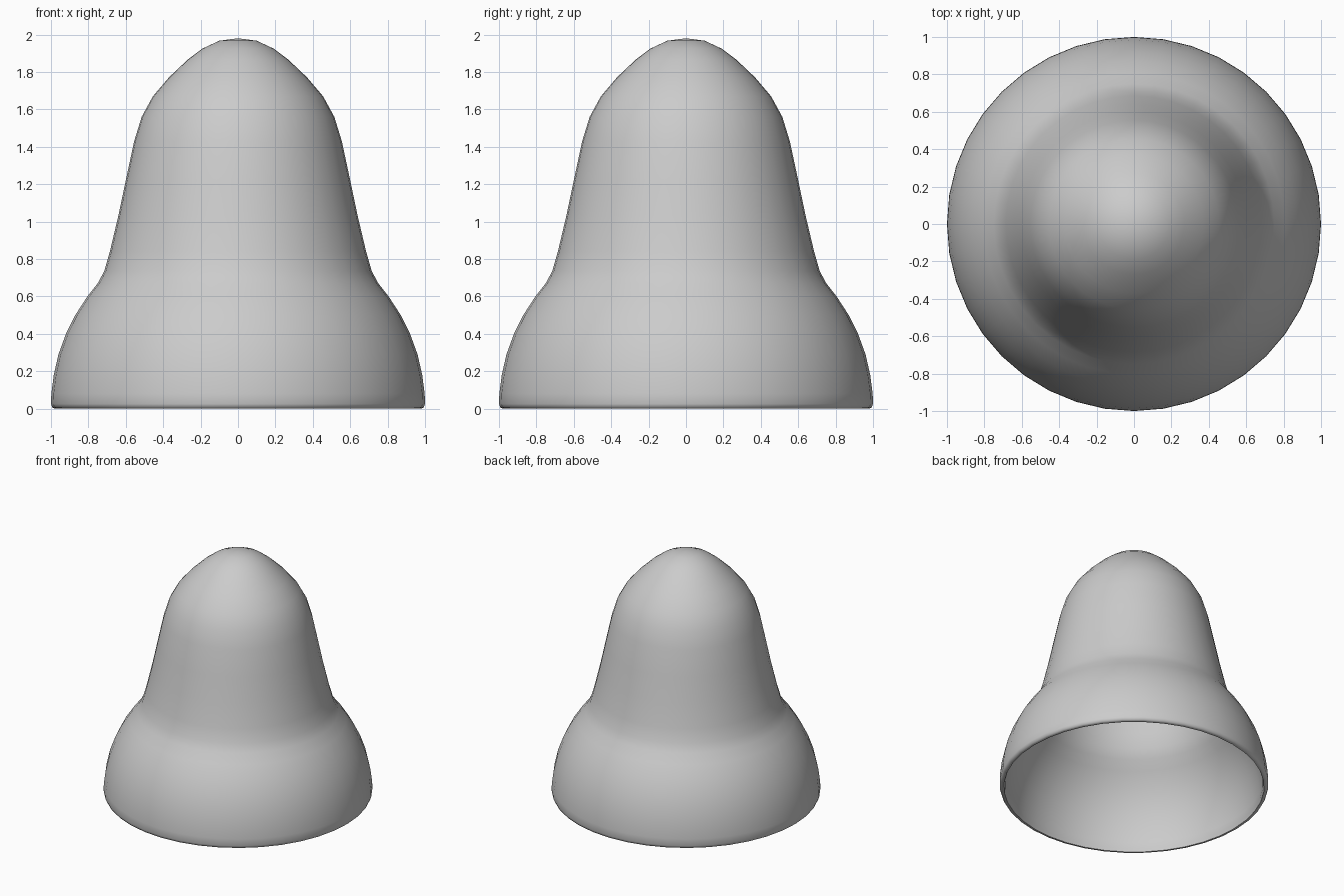
import bpy, bmesh, math
from mathutils import Vector

if "Cube" in bpy.data.objects:
    bpy.data.objects.remove(bpy.data.objects["Cube"])

SIDES = 40
WALL = 0.04

# Outer profile (radius, height) from rim to crown
outer = [(1.0, 0.025), (0.998, 0.08), (0.985, 0.18), (0.96, 0.29), (0.92, 0.40),
         (0.87, 0.50), (0.805, 0.60), (0.75, 0.67), (0.715, 0.735), (0.685, 0.84),
         (0.64, 1.03), (0.60, 1.22), (0.555, 1.43), (0.515, 1.56), (0.455, 1.67),
         (0.37, 1.77), (0.27, 1.865), (0.19, 1.925), (0.10, 1.967), (0.0, 1.98)]


def offset(points, d):
    """Move a profile inwards along its normals."""
    result = []
    for i, p in enumerate(points):
        a = Vector(points[max(i - 1, 0)])
        b = Vector(points[min(i + 1, len(points) - 1)])
        t = (b - a).normalized()
        result.append((max(p[0] - t.y * d, 0.0), p[1] + t.x * d))
    result[-1] = (0.0, points[-1][1] - d)
    return result


def lathe(name, profile, sides):
    """Spin a profile around z; both ends lie on the axis."""
    bm = bmesh.new()
    verts = [bm.verts.new((r, 0, z)) for r, z in profile]
    edges = [bm.edges.new(pair) for pair in zip(verts, verts[1:])]
    bmesh.ops.spin(bm, geom=verts + edges, cent=(0, 0, 0), axis=(0, 0, 1),
                   angle=math.tau, steps=sides, use_merge=False)
    bmesh.ops.remove_doubles(bm, verts=bm.verts, dist=0.0005)
    bmesh.ops.recalc_face_normals(bm, faces=bm.faces)
    mesh = bpy.data.meshes.new(name)
    bm.to_mesh(mesh)
    bm.free()
    obj = bpy.data.objects.new(name, mesh)
    bpy.context.collection.objects.link(obj)
    return obj


# Hollow bell: outer skin, rounded rim, inner skin
inner = offset(outer, WALL)
rim = [(1 - WALL + 0.008, 0.004), (0.968, 0.0), (0.98, 0.0), (0.993, 0.006)]
bell = lathe("bell_shell", list(reversed(inner)) + rim + outer, SIDES)

bpy.context.view_layer.objects.active = bell
bell.select_set(True)
bpy.ops.object.shade_smooth_by_angle(angle=math.radians(60))
